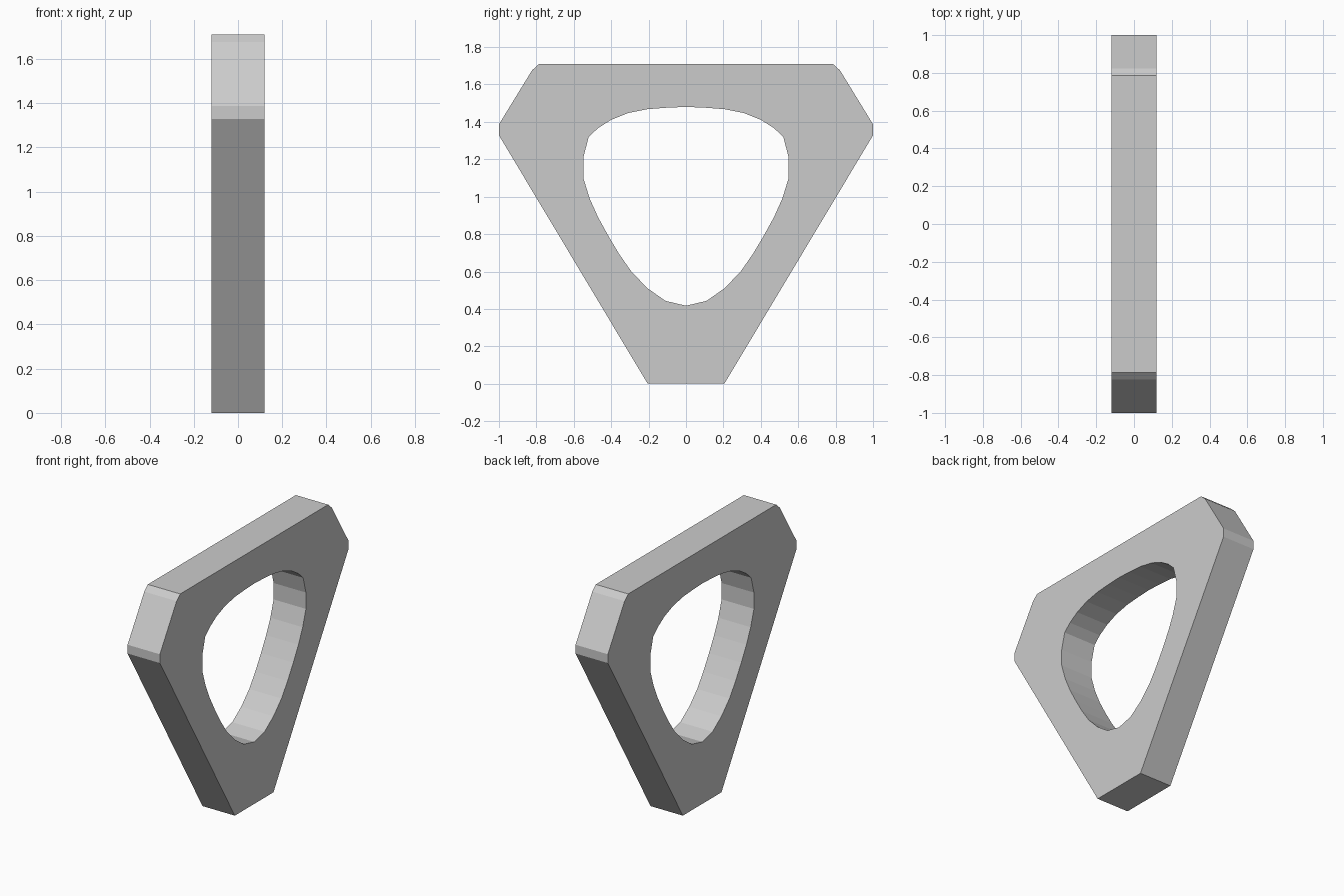
import bpy
import math

if "Cube" in bpy.data.objects:
    bpy.data.objects.remove(bpy.data.objects["Cube"])

# Right halves of the profiles as (y, z), listed bottom to top
outer = [(0.205, 0), (1.0, 1.328), (1.0, 1.387), (0.823, 1.676), (0.785, 1.71)]
hole = [(0, 0.417), (0.11, 0.443), (0.205, 0.51), (0.29, 0.597), (0.355, 0.69),
        (0.415, 0.79), (0.47, 0.89), (0.515, 0.99), (0.549, 1.10), (0.549, 1.21),
        (0.52, 1.32), (0.47, 1.367), (0.40, 1.411), (0.31, 1.447), (0.205, 1.468),
        (0.10, 1.476), (0, 1.48)]


def mirrored(half):
    return half + [(-y, z) for y, z in reversed(half) if y > 0]


# Flat plate with a rounded triangular opening
curve = bpy.data.curves.new("triangular_frame", 'CURVE')
curve.dimensions = '2D'
curve.fill_mode = 'BOTH'
curve.extrude = 0.12
for loop in (mirrored(outer), mirrored(hole)):
    spline = curve.splines.new('POLY')
    spline.points.add(len(loop) - 1)
    for point, (y, z) in zip(spline.points, loop):
        point.co = (y, z, 0, 1)
    spline.use_cyclic_u = True

# Stand the plate upright, facing along x
frame = bpy.data.objects.new("triangular_frame", curve)
frame.rotation_euler = (math.pi / 2, 0, math.pi / 2)
bpy.context.collection.objects.link(frame)
bpy.context.view_layer.objects.active = frame
frame.select_set(True)
bpy.ops.object.convert(target='MESH')
bpy.ops.object.transform_apply(location=False, rotation=True, scale=False)
bpy.ops.object.shade_flat()
